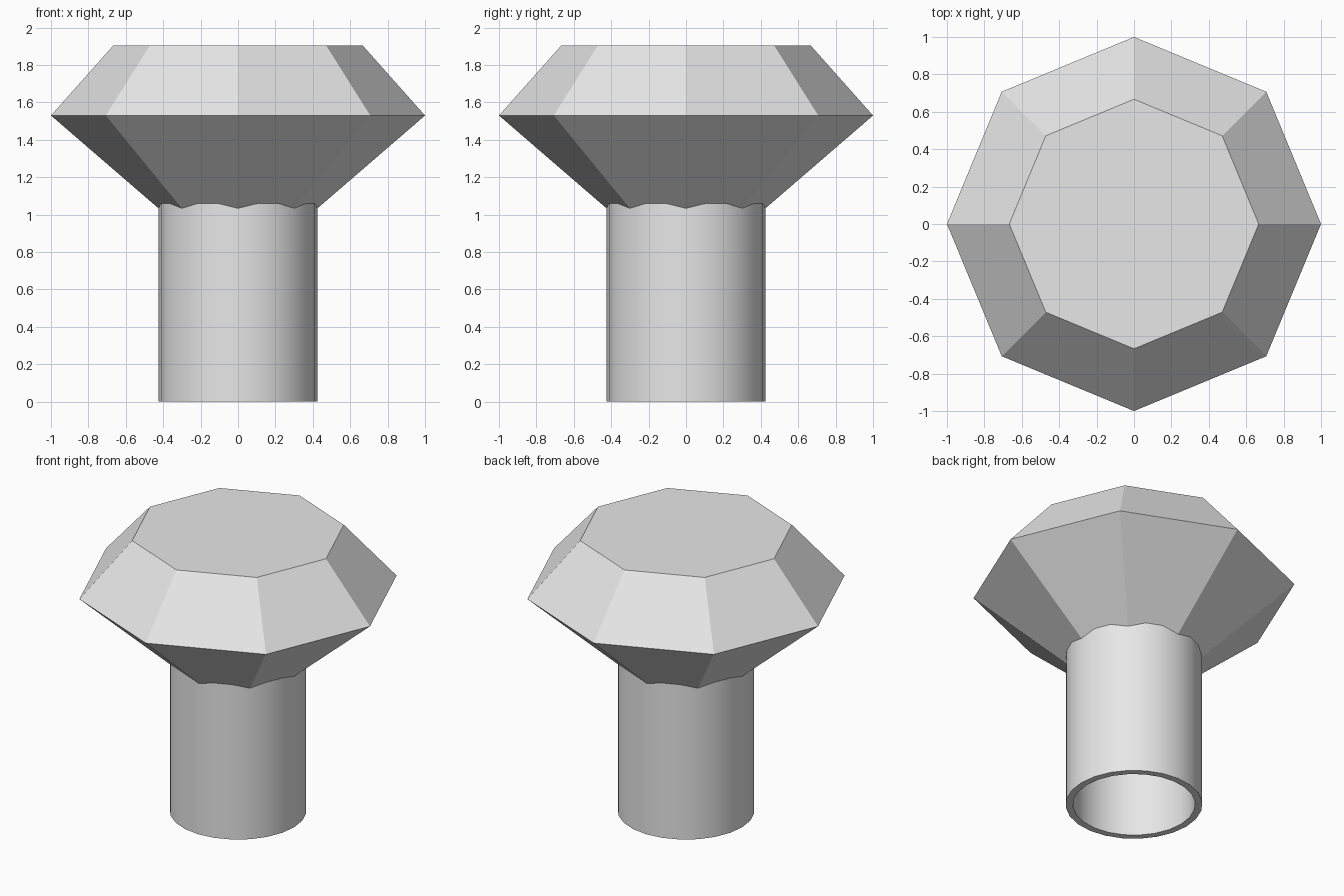
import bpy
import bmesh
from math import cos, sin, tau, radians

default = bpy.data.objects.get("Cube")
if default:
    bpy.data.objects.remove(default, do_unlink=True)

# One plain grey for everything
grey = bpy.data.materials.new("light grey")
grey.use_nodes = True
grey.diffuse_color = (0.8, 0.8, 0.8, 1)
grey.node_tree.nodes["Principled BSDF"].inputs["Base Color"].default_value = (0.8, 0.8, 0.8, 1)


def lathe(name, profile, sides, closed=False):
    """Revolve (radius, height) points around z; open profiles get end caps."""
    bm = bmesh.new()
    rings = []
    for r, z in profile:
        if r == 0:
            rings.append([bm.verts.new((0, 0, z))] * sides)
        else:
            rings.append([bm.verts.new((r * cos(tau * i / sides), r * sin(tau * i / sides), z))
                          for i in range(sides)])
    pairs = list(zip(rings, rings[1:]))
    if closed:
        pairs.append((rings[-1], rings[0]))
    for a, b in pairs:
        for i in range(sides):
            j = (i + 1) % sides
            corners = list(dict.fromkeys((a[i], a[j], b[j], b[i])))
            bm.faces.new(corners)
    if not closed:
        for ring in (rings[0], rings[-1]):
            if ring[0] is not ring[1]:
                bm.faces.new(ring)
    bmesh.ops.recalc_face_normals(bm, faces=bm.faces)
    mesh = bpy.data.meshes.new(name)
    bm.to_mesh(mesh)
    bm.free()
    mesh.materials.append(grey)
    obj = bpy.data.objects.new(name, mesh)
    bpy.context.collection.objects.link(obj)
    return obj


# Faceted eight-sided head: point below, wide girdle, flat table on top
lathe("faceted_head", [(0, 0.667), (1, 1.53), (0.667, 1.904)], 8)

# Hollow round stem, running up into the underside of the head
stem = lathe("hollow_stem", [(0.425, 0), (0.425, 1.09), (0.38, 1.09), (0.38, 0)], 24, closed=True)
bpy.ops.object.select_all(action="DESELECT")
stem.select_set(True)
bpy.context.view_layer.objects.active = stem
bpy.ops.object.shade_smooth_by_angle(angle=radians(30))
